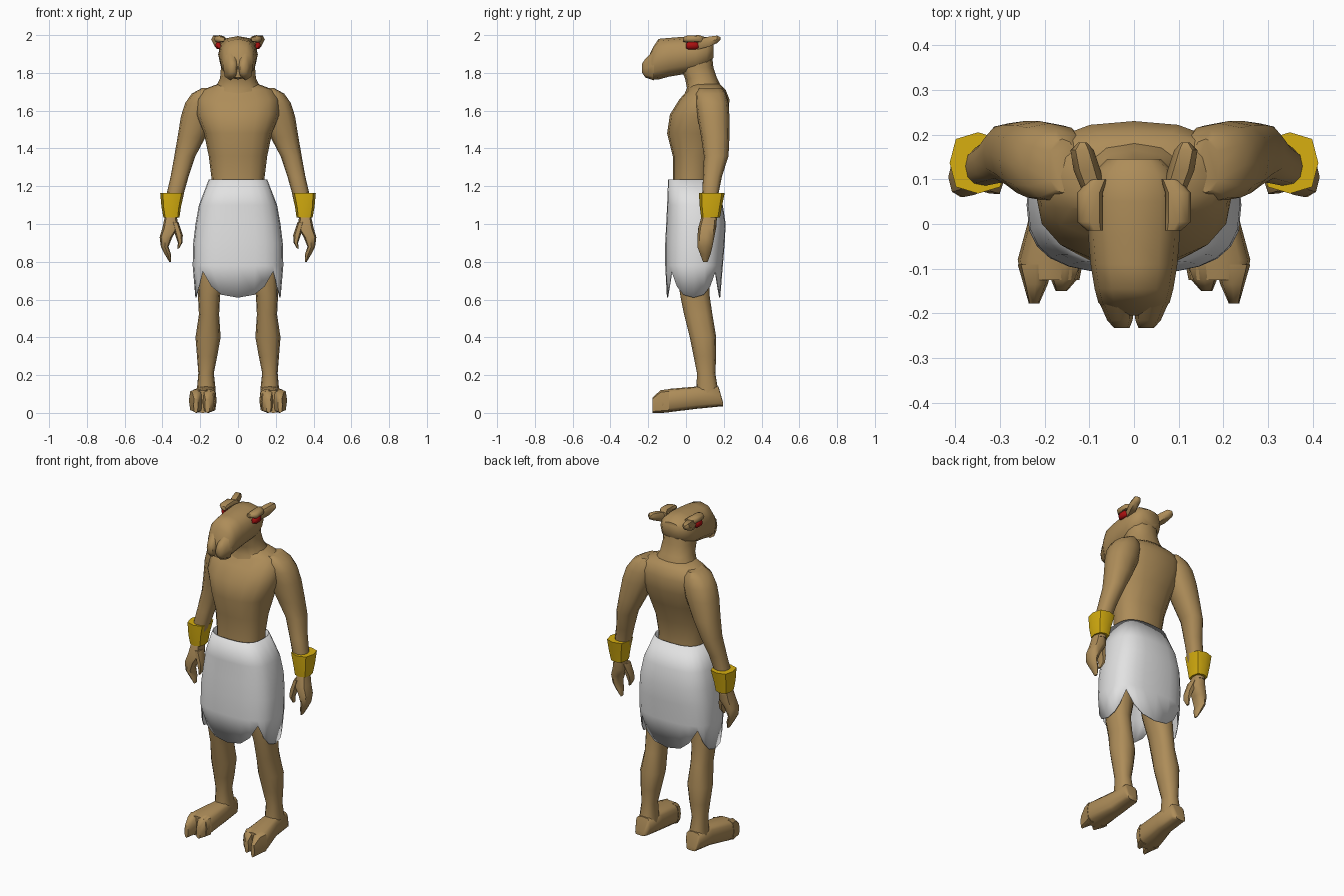
import bpy
import bmesh
from math import cos, sin, pi, radians, copysign

default_cube = bpy.data.objects.get("Cube")
if default_cube:
    bpy.data.objects.remove(default_cube, do_unlink=True)


def make_material(name, red, green, blue):
    material = bpy.data.materials.new(name)
    material.use_nodes = True
    colour = (red, green, blue, 1)
    material.diffuse_color = colour
    shader = material.node_tree.nodes["Principled BSDF"]
    shader.inputs["Base Color"].default_value = colour
    shader.inputs["Roughness"].default_value = 0.8
    return material


hide = make_material("brown hide", .42, .265, .1)
cloth = make_material("white cloth", .76, .76, .76)
gold = make_material("gold", .68, .43, .005)
red = make_material("red eye", .4, .005, .005)


def rounded(value, power):
    return copysign(abs(value) ** (2 / power), value)


def loft(name, material, rings, axis="z", sides=12, power=2.4, side=1, caps=True, edit=None):
    """Skin rounded-box rings given as (position, x_min, x_max, low, high).
    Along z, low and high are in y; along y, they are in z."""
    bm = bmesh.new()
    loops = []
    for position, x_min, x_max, low, high in rings:
        loop = []
        for step in range(sides):
            angle = 2 * pi * step / sides
            across = (x_min + x_max) / 2 + (x_max - x_min) / 2 * rounded(cos(angle), power)
            other = (low + high) / 2 + (high - low) / 2 * rounded(sin(angle), power)
            if axis == "z":
                point = (side * across, other, position)
            else:
                point = (side * across, position, other)
            loop.append(bm.verts.new(point))
        loops.append(loop)
    for first, second in zip(loops, loops[1:]):
        for step in range(sides):
            after = (step + 1) % sides
            bm.faces.new((first[step], first[after], second[after], second[step]))
    if caps:
        bm.faces.new(loops[0])
        bm.faces.new(loops[-1])
    if edit:
        edit(loops)
    bmesh.ops.recalc_face_normals(bm, faces=bm.faces)
    mesh = bpy.data.meshes.new(name)
    bm.to_mesh(mesh)
    bm.free()
    mesh.materials.append(material)
    part = bpy.data.objects.new(name, mesh)
    bpy.context.collection.objects.link(part)
    bpy.ops.object.select_all(action="DESELECT")
    part.select_set(True)
    bpy.context.view_layer.objects.active = part
    bpy.ops.object.shade_smooth_by_angle(angle=radians(50))
    return part


def centred(*rings):
    """Expand (position, half_width, low, high) into full rings."""
    return [(position, -half, half, low, high) for position, half, low, high in rings]


def pair(name, material, rings, **options):
    """Build a left part and its mirrored right part."""
    for label, side in (("left", 1), ("right", -1)):
        loft(label + "_" + name, material, rings, side=side, **options)


# Torso and neck
loft("torso", hide, centred(
    (.9, .15, -.06, .14), (1.24, .14, -.07, .13), (1.36, .155, -.07, .145),
    (1.48, .18, -.1, .195), (1.58, .22, -.085, .225), (1.66, .22, -.035, .23),
    (1.71, .19, .01, .21), (1.74, .11, .02, .18)), sides=16)
loft("neck", hide, centred(
    (1.66, .15, -.02, .2), (1.72, .12, .005, .19), (1.77, .095, -.005, .165),
    (1.83, .09, -.03, .145), (1.92, .09, -.03, .135)))

# Long-snouted head
loft("head", hide, centred(
    (-.205, .055, 1.775, 1.87), (-.175, .08, 1.765, 1.935), (-.145, .088, 1.765, 1.98),
    (-.09, .097, 1.78, 1.985), (-.03, .102, 1.79, 1.99), (.05, .105, 1.8, 1.995),
    (.11, .095, 1.83, 1.99), (.145, .06, 1.88, 1.965)), axis="y")
pair("muzzle_lobe", hide, [
    (-.232, .01, .045, 1.8, 1.85), (-.215, .003, .06, 1.775, 1.875),
    (-.17, 0, .08, 1.76, 1.92)], axis="y", sides=8)
pair("brow", hide, [
    (-.015, .07, .105, 1.965, 1.99), (.005, .07, .127, 1.96, 1.997),
    (.07, .07, .127, 1.96, 2), (.1, .06, .1, 1.95, 1.99)], axis="y", sides=8)
pair("ear", hide, [
    (.06, .06, .11, 1.92, 1.98), (.12, .075, .135, 1.935, 1.995),
    (.165, .09, .142, 1.955, 2), (.182, .105, .125, 1.975, 1.99)], axis="y", sides=6)
pair("eye", red, [
    (0, .09, .11, 1.93, 1.955), (.012, .09, .12, 1.925, 1.965),
    (.052, .09, .12, 1.925, 1.965), (.065, .09, .11, 1.93, 1.96)], axis="y", sides=8)

# Arms, hands and cuffs
pair("arm", hide, [
    (1.72, .13, .19, .07, .19), (1.69, .1, .245, .05, .21), (1.64, .1, .28, .05, .225),
    (1.57, .12, .302, .06, .23), (1.46, .172, .32, .08, .23), (1.36, .225, .337, .095, .225),
    (1.25, .262, .357, .09, .19), (1.15, .29, .38, .085, .17), (1.02, .325, .385, .09, .165)])
pair("hand", hide, [
    (1.05, .325, .385, .085, .165), (.98, .315, .4, .065, .16), (.93, .348, .415, .06, .15),
    (.88, .368, .408, .06, .14), (.84, .355, .388, .075, .13), (.8, .355, .364, .09, .115)], sides=8)
pair("thumb", hide, [
    (1.01, .315, .35, .07, .14), (.94, .292, .332, .065, .12), (.9, .295, .318, .065, .11),
    (.87, .312, .322, .075, .095)], sides=6)
pair("cuff", gold, [
    (1.035, .31, .395, .08, .18), (1.09, .302, .405, .073, .19),
    (1.165, .285, .412, .068, .205)], sides=8, power=2.8)


# Kilt with four pointed panels: the hem rises at each corner
def cut_hem(loops):
    hem = loops[-1]
    for step, vert in enumerate(hem):
        drop = abs(cos(4 * pi * step / len(hem))) ** .8
        vert.co.z = .75 - .14 * drop
        vert.co.x *= 1 - .06 * drop
        vert.co.y -= .06 * drop * (vert.co.y - .04)


kilt = loft("kilt", cloth, centred(
    (1.235, .155, -.095, .15), (1.1, .207, -.1, .195), (1, .225, -.105, .21),
    (.9, .237, -.11, .205), (.78, .24, -.11, .195), (.7, .24, -.11, .19)),
    sides=24, power=2.8, caps=False, edit=cut_hem)
thickness = kilt.modifiers.new("thickness", "SOLIDIFY")
thickness.thickness = .006

# Legs and cloven feet
pair("leg", hide, [
    (.95, .02, .19, -.06, .14), (.75, .06, .215, -.05, .12), (.62, .095, .212, -.03, .125),
    (.52, .1, .207, -.01, .14), (.4, .092, .225, .02, .16), (.3, .11, .217, .04, .16),
    (.21, .128, .21, .058, .155), (.12, .118, .218, .055, .17), (.06, .12, .215, .05, .18)])
pair("foot", hide, [
    (.195, .14, .205, .035, .06), (.172, .12, .217, .033, .14), (.06, .115, .222, .022, .14),
    (-.08, .113, .26, .005, .128), (-.125, .122, .25, 0, .12)], axis="y", power=3.4)
for toe, toe_rings in (
        ("inner", [(-.09, .113, .192, .003, .126), (-.125, .128, .185, 0, .12),
                   (-.15, .15, .175, 0, .08)]),
        ("outer", [(-.09, .18, .26, .003, .126), (-.135, .193, .247, 0, .12),
                   (-.178, .212, .235, 0, .08)])):
    pair(toe + "_toe", hide, toe_rings, axis="y", sides=8, power=3.4)
